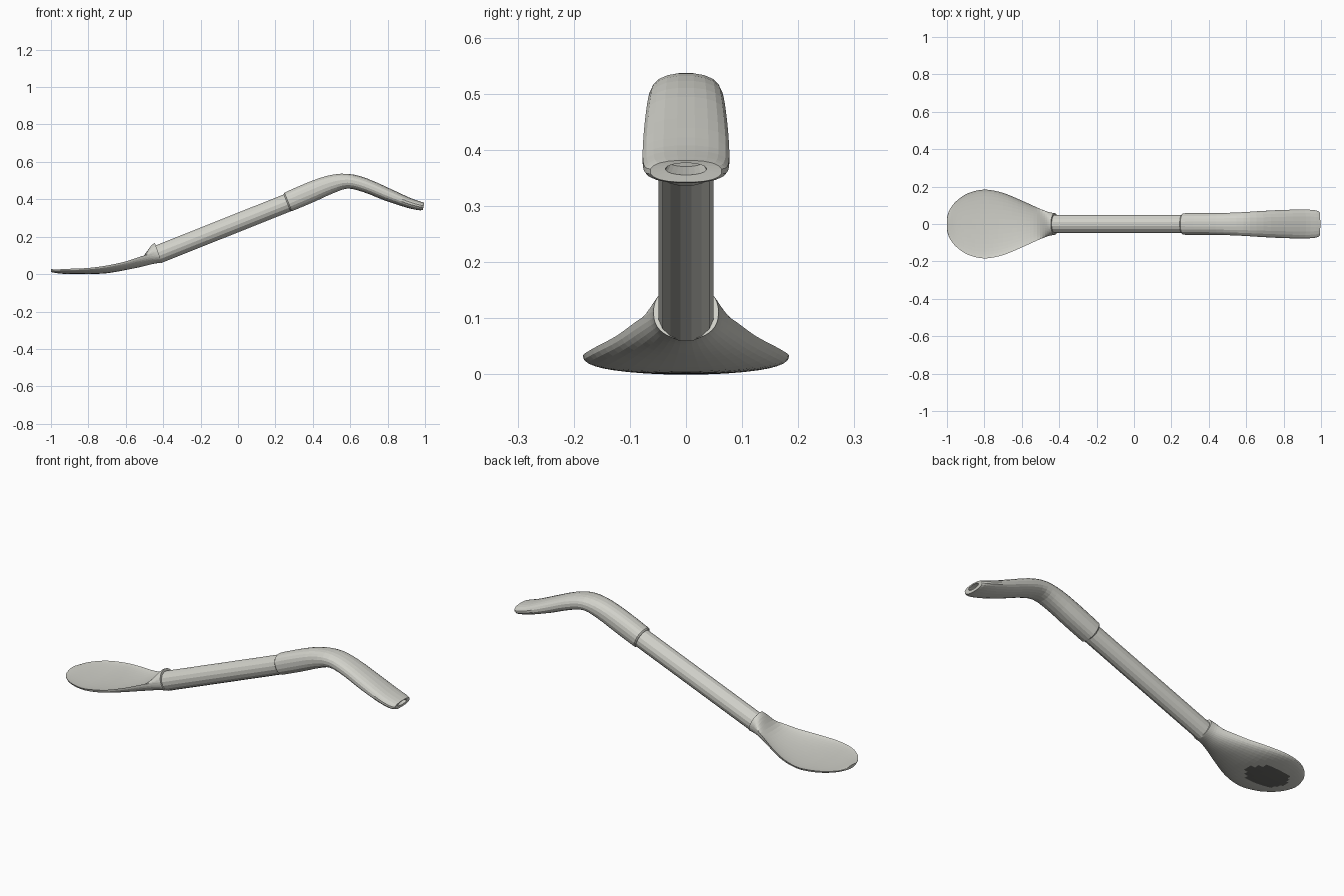
import bpy, math
from mathutils import Vector

cube = bpy.data.objects.get("Cube")
if cube:
    bpy.data.objects.remove(cube, do_unlink=True)


def material(name, colour):
    mat = bpy.data.materials.new(name)
    mat.use_nodes = True
    mat.diffuse_color = colour
    mat.node_tree.nodes["Principled BSDF"].inputs["Base Color"].default_value = colour
    return mat


metal = material("warm grey metal", (0.64, 0.64, 0.59, 1))
dark = material("dark grey", (0.15, 0.15, 0.14, 1))


def smooth_rows(rows, steps):
    """Catmull-Rom interpolation between the key sections."""
    out = []
    for i in range(len(rows) - 1):
        p = [Vector(rows[max(0, min(len(rows) - 1, i + k))]) for k in (-1, 0, 1, 2)]
        for s in range(steps):
            t = s / steps
            out.append(p[1] + 0.5 * t * ((p[2] - p[0])
                       + t * (2 * p[0] - 5 * p[1] + 4 * p[2] - p[3])
                       + t * t * (3 * (p[1] - p[2]) + p[3] - p[0])))
    out.append(Vector(rows[-1]))
    return out


def loft(name, rings):
    """Skin a run of equal rings and close both ends."""
    n = len(rings[0])
    verts = [v for ring in rings for v in ring]
    faces = [(r * n + i, r * n + (i + 1) % n, (r + 1) * n + (i + 1) % n, (r + 1) * n + i)
             for r in range(len(rings) - 1) for i in range(n)]
    faces += [tuple(reversed(range(n))), tuple(range(len(verts) - n, len(verts)))]
    mesh = bpy.data.meshes.new(name)
    mesh.from_pydata(verts, [], faces)
    mesh.materials.append(metal)
    obj = bpy.data.objects.new(name, mesh)
    bpy.context.collection.objects.link(obj)
    return obj


def section(x, z, width, height, lean, n, power=1.0):
    """Rounded ring around (x, z), leaning back from the vertical."""
    ring = []
    for i in range(n):
        a = math.tau * (i + 0.5) / n
        c, s = math.cos(a), math.sin(a)
        up = height * math.copysign(abs(s) ** power, s)
        y = width * math.copysign(abs(c) ** power, c)
        ring.append((x - up * math.sin(lean), y, z + up * math.cos(lean)))
    return ring


# Straight faceted tube
slope = math.atan2(0.275, 0.69)
loft("straw_tube", [section(x, 0.28 + (x - 0.01) * math.tan(slope), 0.05, 0.05, slope, 16)
                    for x in (-0.43, 0.32)])

# Bent mouthpiece: x, z, half width, half height, lean
keys = [(0.268, 0.386, 0.058, 0.054, 0.38),
        (0.38, 0.434, 0.059, 0.055, 0.38),
        (0.49, 0.478, 0.060, 0.050, 0.33),
        (0.585, 0.497, 0.064, 0.040, 0.02),
        (0.68, 0.475, 0.070, 0.038, -0.33),
        (0.80, 0.425, 0.076, 0.035, -0.40),
        (0.91, 0.382, 0.078, 0.028, -0.36),
        (0.97, 0.365, 0.074, 0.024, -0.25),
        (0.992, 0.362, 0.064, 0.020, -0.2)]
rings = [section(*row, 20, 0.85) for row in smooth_rows(keys, 3)]
# Recessed slot in the tip
rings += [section(0.992, 0.366, 0.037, 0.011, -0.2, 20),
          section(0.93, 0.378, 0.030, 0.008, -0.3, 20)]
# Slightly tapered collar lip where the tube enters
rings.insert(0, section(0.262, 0.383, 0.052, 0.049, 0.38, 20, 0.85))
loft("mouthpiece", rings)

# Closed spoon strainer: x, bottom z, rim z, middle top z, half width, lean
keys = [(-1.0, 0.011, 0.020, 0.028, 0.035, 0),
        (-0.985, 0.008, 0.023, 0.025, 0.078, 0),
        (-0.95, 0.003, 0.026, 0.021, 0.122, 0),
        (-0.89, 0.000, 0.029, 0.019, 0.163, 0),
        (-0.80, 0.000, 0.033, 0.019, 0.184, 0),
        (-0.70, 0.005, 0.046, 0.027, 0.166, 0),
        (-0.60, 0.022, 0.068, 0.048, 0.125, 0),
        (-0.52, 0.039, 0.094, 0.085, 0.089, 0.05),
        (-0.46, 0.055, 0.109, 0.150, 0.065, 0.15),
        (-0.425, 0.062, 0.112, 0.166, 0.058, 0.35)]
n = 40
rings = []
for x, low, rim, top, width, lean in smooth_rows(keys, 4):
    ring = []
    for i in range(n):
        a = math.tau * i / n
        s = math.sin(a)
        z = rim + ((top - rim) * s if s > 0 else (low - rim) * abs(s) ** 0.8)
        ring.append((x - (z - rim) * math.tan(lean), width * math.cos(a), z))
    rings.append(ring)
spoon = loft("spoon_strainer", rings)

# Dark patch under the bowl
spoon.data.materials.append(dark)
for face in spoon.data.polygons:
    c = face.center
    if c.z < 0.012 and math.hypot((c.x + 0.82) / 0.115, c.y / 0.09) < 1:
        face.material_index = 1
